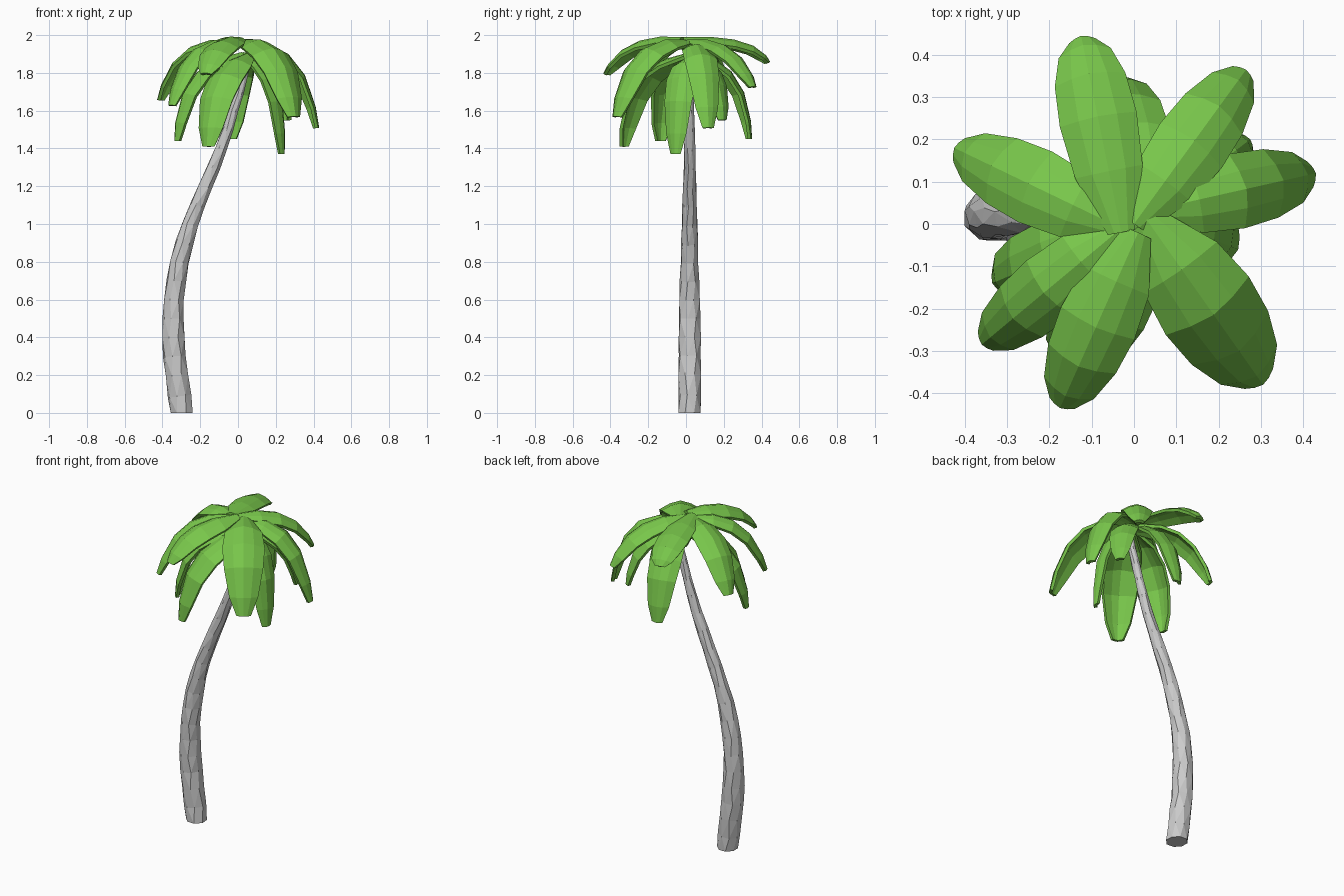
import bpy, bmesh, math, random
from mathutils import Vector

if "Cube" in bpy.data.objects:
    bpy.data.objects.remove(bpy.data.objects["Cube"])

random.seed(4)
green = bpy.data.materials.new("leaf_green")
green.diffuse_color = (0.19, 0.57, 0.07, 1)
green.use_nodes = True
green.node_tree.nodes["Principled BSDF"].inputs["Base Color"].default_value = green.diffuse_color


def finish(bm, name, mat=None):
    bmesh.ops.recalc_face_normals(bm, faces=bm.faces)
    me = bpy.data.meshes.new(name)
    bm.to_mesh(me)
    bm.free()
    ob = bpy.data.objects.new(name, me)
    bpy.context.collection.objects.link(ob)
    if mat:
        me.materials.append(mat)
    return ob


def bridge(bm, a, b, closed):
    n = len(a)
    for i in range(n if closed else n - 1):
        j = (i + 1) % n
        bm.faces.new((a[i], a[j], b[j], b[i]))


# Trunk: faceted tapering tube along a curved path (x, z, radius)
knots = [Vector(k) for k in (
    (-.30, 0, .062), (-.325, .2, .062), (-.342, .4, .060), (-.338, .6, .056),
    (-.31, .8, .049), (-.252, 1.0, .041), (-.172, 1.2, .036), (-.088, 1.4, .030),
    (-.022, 1.6, .025), (.03, 1.78, .021), (.055, 1.9, .016))]
path = []
for k in range(len(knots) - 1):
    a, b = knots[k], knots[k + 1]
    before, after = knots[max(k - 1, 0)], knots[min(k + 2, len(knots) - 1)]
    path += [a, (a + b) * .5625 - (before + after) * .0625]
path.append(knots[-1])
bm = bmesh.new()
rings = []
for k, (x, z, r) in enumerate(path):
    p0, p1 = path[max(k - 1, 0)], path[min(k + 1, len(path) - 1)]
    slope = (p1.x - p0.x) / (p1.y - p0.y) if k else 0
    ring = []
    for i in range(8):
        a = math.tau * (i + .5 + .25 * (k % 2)) / 8
        rr = r * random.uniform(.95, 1.07)
        dx = rr * math.cos(a)
        ring.append(bm.verts.new((x + dx, .02 + rr * math.sin(a), z - dx * slope)))
    rings.append(ring)
for a, b in zip(rings, rings[1:]):
    bridge(bm, a, b, True)
bm.faces.new(rings[0])
bm.faces.new(rings[-1])
bmesh.ops.triangulate(bm, faces=[f for f in bm.faces if len(f.verts) == 4])
finish(bm, "trunk")


# Frond: arched, folded strip with thickness and a blunt tip
WIDTH = [(0, .35), (.2, .88), (.42, 1), (.65, .92), (.88, .68), (1, .34)]


def frond(name, base, tip, width, reach, lift):
    base, tip = Vector(base), Vector(tip)
    ctrl = base.lerp(tip, reach)
    ctrl.z = base.z + lift
    flat = Vector((tip.x - base.x, tip.y - base.y, 0)).normalized()
    side = Vector((-flat.y, flat.x, 0))
    bm = bmesh.new()
    rows = []
    for t, w in WIDTH:
        p = base * (1 - t) ** 2 + ctrl * 2 * t * (1 - t) + tip * t * t
        tan = ((ctrl - base) * (1 - t) + (tip - ctrl) * t).normalized()
        nor = tan.cross(side)
        h = width * w / 2
        rows.append([bm.verts.new(p + side * (s * h) - nor * (abs(s) ** 1.6 * h * .42))
                     for s in (-1, -.5, 0, .5, 1)])
    for a, b in zip(rows, rows[1:]):
        bridge(bm, a, b, False)
    ob = finish(bm, name, green)
    # make the outer face point up so the thickness goes inward
    if sum(f.normal.z * f.area for f in ob.data.polygons) < 0:
        ob.data.flip_normals()
    mod = ob.modifiers.new("thickness", 'SOLIDIFY')
    mod.thickness = .018
    mod.offset = -1


# Upper crown: base, tip, width, reach of the arch, lift
upper = [((-.03, -.02, 1.99), (-.125, .445, 1.86), .185, .85, .02),
         ((.0, .0, 1.98), (.265, .365, 1.73), .18, .75, .03),
         ((.03, .03, 1.955), (.43, .12, 1.51), .18, .85, .05),
         ((.03, .01, 1.975), (.305, -.38, 1.57), .24, .82, .06),
         ((.01, -.02, 1.99), (-.175, -.435, 1.80), .19, .75, .03),
         ((-.03, -.01, 1.975), (-.36, -.285, 1.63), .17, .78, .04),
         ((-.03, -.01, 1.975), (-.425, .18, 1.66), .185, .78, .04)]
for i, a in enumerate(upper):
    frond(f"upper_frond_{i + 1}", *a)

# Lower crown: steeper fronds drooping almost vertically
lower = [((.06, .02, 1.91), (-.165, -.345, 1.41), .22, .98, -.05),
         ((.05, .02, 1.89), (.245, -.06, 1.37), .17, 1.1, -.04),
         ((.05, .03, 1.91), (.275, .2, 1.55), .16, .95, -.04),
         ((.03, .03, 1.91), (-.04, .35, 1.45), .19, .98, -.04),
         ((.02, .01, 1.91), (-.335, -.14, 1.44), .18, .98, -.04)]
for i, a in enumerate(lower):
    frond(f"lower_frond_{i + 1}", *a)
